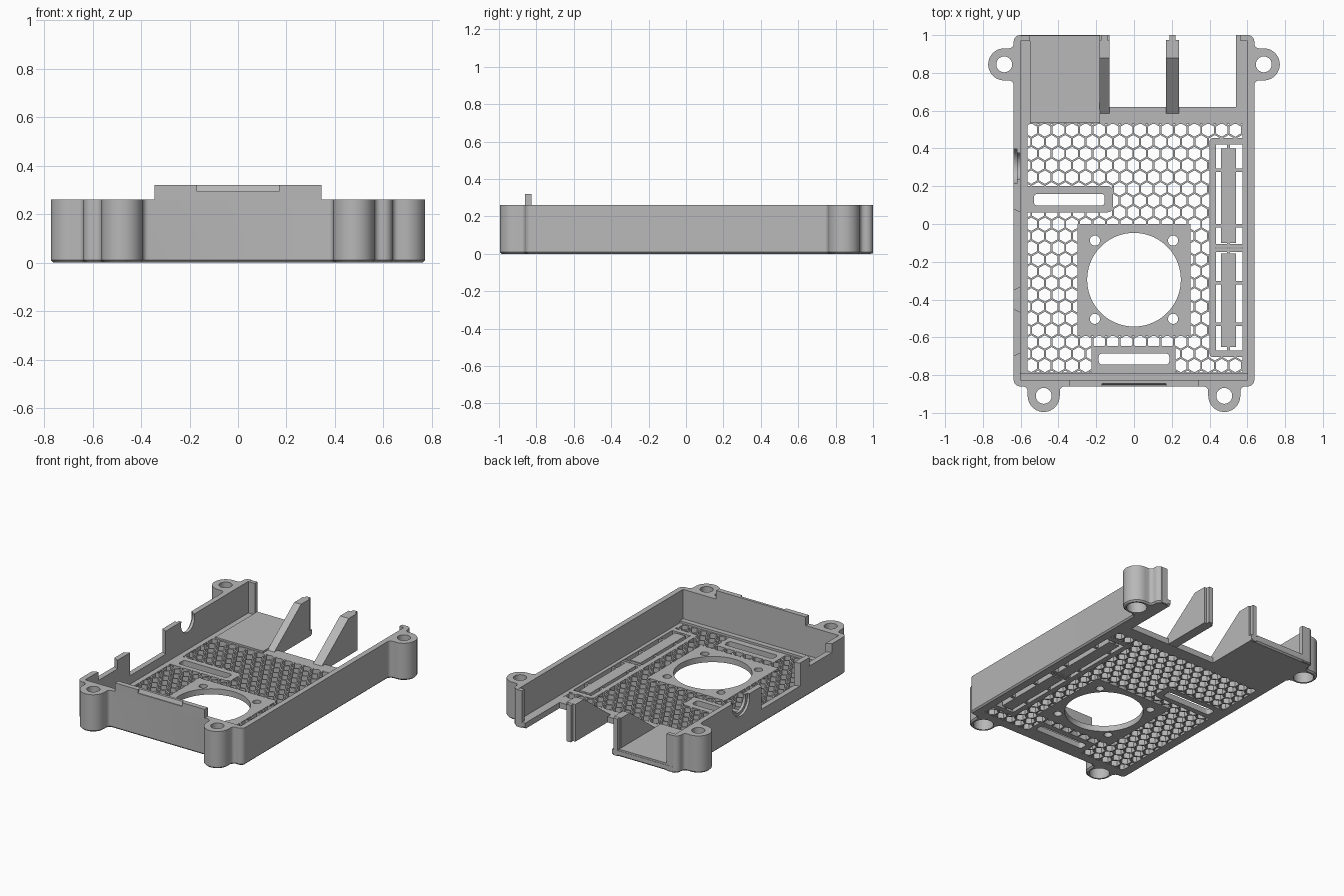
import bpy, bmesh
from math import sin, cos, pi, sqrt
from mathutils import Vector

if "Cube" in bpy.data.objects:
    bpy.data.objects.remove(bpy.data.objects["Cube"])

grey = bpy.data.materials.new("plain grey plastic")
grey.use_nodes = True
grey.diffuse_color = (0.48, 0.48, 0.48, 1)
grey.node_tree.nodes["Principled BSDF"].inputs["Base Color"].default_value = grey.diffuse_color

H, FLOOR = 0.26, 0.04


# ---- helpers ----
def prism(name, polys, lo, hi, axis="z", chamfer=0):
    """Extrude flat outlines along z, or (y, z) outlines along x."""
    bm = bmesh.new()
    for pts in polys:
        if axis == "z":
            base = [(a, b, lo) for a, b in pts]
            step = Vector((0, 0, hi - lo))
        else:
            base = [(lo, a, b) for a, b in pts]
            step = Vector((hi - lo, 0, 0))
        face = bm.faces.new([bm.verts.new(p) for p in base])
        rim = list(face.edges)
        out = bmesh.ops.extrude_face_region(bm, geom=[face], use_keep_orig=True)
        verts = [v for v in out["geom"] if isinstance(v, bmesh.types.BMVert)]
        bmesh.ops.translate(bm, verts=verts, vec=step)
        if chamfer:
            bmesh.ops.bevel(bm, geom=rim, offset=chamfer, segments=1, affect="EDGES")
    bmesh.ops.recalc_face_normals(bm, faces=bm.faces)
    mesh = bpy.data.meshes.new(name)
    bm.to_mesh(mesh)
    bm.free()
    mesh.materials.append(grey)
    obj = bpy.data.objects.new(name, mesh)
    bpy.context.scene.collection.objects.link(obj)
    return obj


def combine(target, tool, operation="DIFFERENCE"):
    """Apply a boolean and remove the tool."""
    mod = target.modifiers.new("combine", "BOOLEAN")
    mod.operation, mod.solver, mod.object = operation, "EXACT", tool
    deps = bpy.context.evaluated_depsgraph_get()
    mesh = bpy.data.meshes.new_from_object(target.evaluated_get(deps))
    target.modifiers.clear()
    target.data = mesh
    bpy.data.objects.remove(tool)


def rect(x0, x1, y0, y1):
    return [(x0, y0), (x1, y0), (x1, y1), (x0, y1)]


def arc(cx, cy, r, start, end, n):
    return [(cx + r * cos(start + (end - start) * i / n),
             cy + r * sin(start + (end - start) * i / n)) for i in range(n + 1)]


def circle(cx, cy, r, n=40):
    return arc(cx, cy, r, 0, 2 * pi, n)[:-1]


def round_rect(x0, x1, y0, y1, r):
    corners = [(x1 - r, y1 - r), (x0 + r, y1 - r), (x0 + r, y0 + r), (x1 - r, y0 + r)]
    return [p for i, (x, y) in enumerate(corners)
            for p in arc(x, y, r, i * pi / 2, (i + 1) * pi / 2, 6)]


def cut(target, polys, lo, hi, axis="z"):
    combine(target, prism("cutter", polys, lo, hi, axis))


# ---- case tray: floor with three walls, open at the back ----
case = prism("case_body", [round_rect(-0.637, 0.637, -0.86, 1.0, 0.035)], 0, H, chamfer=0.01)
cut(case, [rect(-0.6, 0.6, -0.825, 1.2)], FLOOR, 1)
cut(case, [rect(-0.13, 0.54, 0.62, 1.2)], -1, 1)

# ---- screw ears with filleted roots ----
EAR, FIL, WALL = 0.085, 0.025, -0.05
ears = [(0.687, 0.845, 0), (-0.687, 0.845, pi), (-0.478, -0.91, -pi / 2), (0.478, -0.91, -pi / 2)]
half = arc(WALL + FIL, EAR + FIL, FIL, pi, 1.5 * pi, 5)
outline = ([(WALL - 0.03, -EAR - FIL)] + [(u, -v) for u, v in half]
           + arc(0, 0, EAR, -pi / 2, pi / 2, 20) + half[::-1] + [(WALL - 0.03, EAR + FIL)])
for x, y, turn in ears:
    pts = [(x + u * cos(turn) - v * sin(turn), y + u * sin(turn) + v * cos(turn)) for u, v in outline]
    combine(case, prism("ear", [pts], 0, H, chamfer=0.01), "UNION")
cut(case, [circle(x, y, 0.042) for x, y, _ in ears], -1, 1)
cut(case, [circle(x, y, 0.064) for x, y, _ in ears], -1, 0.1)

# ---- connector openings in the left-hand wall ----
for y0, y1, z in ((-0.70, -0.45, 0.2), (-0.35, 0.08, 0.1)):
    cut(case, [[(-0.66, y0 - 0.01), (-0.58, y0 + 0.03), (-0.58, y1 - 0.03), (-0.66, y1 + 0.01)]], z, 1)
cut(case, [circle(0.305, 0.235, 0.095)], -0.7, -0.62, "x")
cut(case, [circle(0.305, 0.235, 0.075)], -0.7, -0.58, "x")

# ---- honeycomb vents, clipped around the solid frames ----
PITCH = 0.072
SIZE = 0.062 / sqrt(3)
hexes = []
for row in range(23):
    for col in range(18):
        cx = -0.58 + PITCH * (col + 0.5 * (row % 2))
        cy = 0.56 - row * PITCH * sqrt(3) / 2
        hexes.append(arc(cx, cy, SIZE, pi / 6, pi / 6 + 2 * pi, 6)[:-1])
vents = prism("vents", hexes, -0.1, 0.1)
combine(vents, prism("vent_area", [rect(-0.565, 0.575, -0.787, 0.53)], -0.05, 0.06), "INTERSECT")
cut(vents, [
    rect(-0.30, 0.30, -0.592, 0.0),
    round_rect(-0.7, -0.11, 0.062, 0.20, 0.03),
    rect(-0.225, 0.22, -0.9, -0.645),
    round_rect(0.40, 0.7, -0.705, 0.455, 0.02),
], -0.2, 0.2)
combine(case, vents)

# ---- fan opening, its screw holes, slots and header opening ----
FAN = -0.295
holes = [circle(0, FAN, 0.248, 72)]
holes += [circle(sx * 0.207, FAN + sy * 0.207, 0.027, 24) for sx in (-1, 1) for sy in (-1, 1)]
holes += [round_rect(-0.53, -0.155, 0.097, 0.16, 0.02),
          round_rect(-0.187, 0.187, -0.745, -0.685, 0.02),
          rect(0.435, 0.575, -0.67, 0.42)]
cut(case, holes, -0.1, 0.1)

# ---- knock-out bars held by thin arms in the header opening ----
prism("header_bars", [rect(0.46, 0.54, -0.1, 0.4), rect(0.46, 0.54, -0.65, -0.155)], 0, FLOOR)
arms = [rect(0.43, 0.58, y - 0.009, y + 0.009) for y in (0.285, -0.01, -0.115, -0.14, -0.31, -0.53)]
prism("header_arms", arms, 0.004, FLOOR - 0.004)
prism("header_spine", [rect(0.492, 0.508, -0.68, 0.43)], 0.006, FLOOR - 0.006)

# ---- front ledge, raised floor plate, back posts ----
prism("front_ledge", [rect(-0.602, 0.602, -0.83, -0.79)], 0.02, 0.055)
prism("raised_floor_plate", [rect(-0.55, -0.18, 0.535, 0.998)], 0.02, FLOOR + 0.012)
prism("back_post_left", [rect(0.565, 0.61, 0.97, 1.0)], 0.001, H - 0.001)
prism("back_post_right", [rect(-0.61, -0.55, 0.97, 0.999)], 0.001, H - 0.001)

# ---- front lip with a sloped latch notch ----
lip = prism("front_lip", [rect(-0.345, 0.345, -0.86, -0.825)], H - 0.01, 0.32)
cut(lip, [[(-0.88, 0.294), (-0.853, 0.294), (-0.84, 0.33), (-0.88, 0.33)]], -0.17, 0.17, "x")

# ---- sloped port dividers with a tongue at the back ----
profile = [(0.585, 0.001), (0.975, 0.001), (0.975, H), (0.88, H), (0.585, FLOOR)]
for side, x0, x1 in (("right", -0.183, -0.13), ("left", 0.17, 0.237)):
    prism("port_divider_" + side, [profile], x0, x1, "x")
    mid = (x0 + x1) / 2
    prism("divider_tongue_" + side, [rect(mid - 0.016, mid + 0.016, 0.96, 1.0)], 0.001, H - 0.001)

# ---- smooth the curved body, keep edges sharp ----
bpy.ops.object.select_all(action="DESELECT")
case.select_set(True)
bpy.context.view_layer.objects.active = case
bpy.ops.object.shade_smooth_by_angle(angle=pi / 6)
